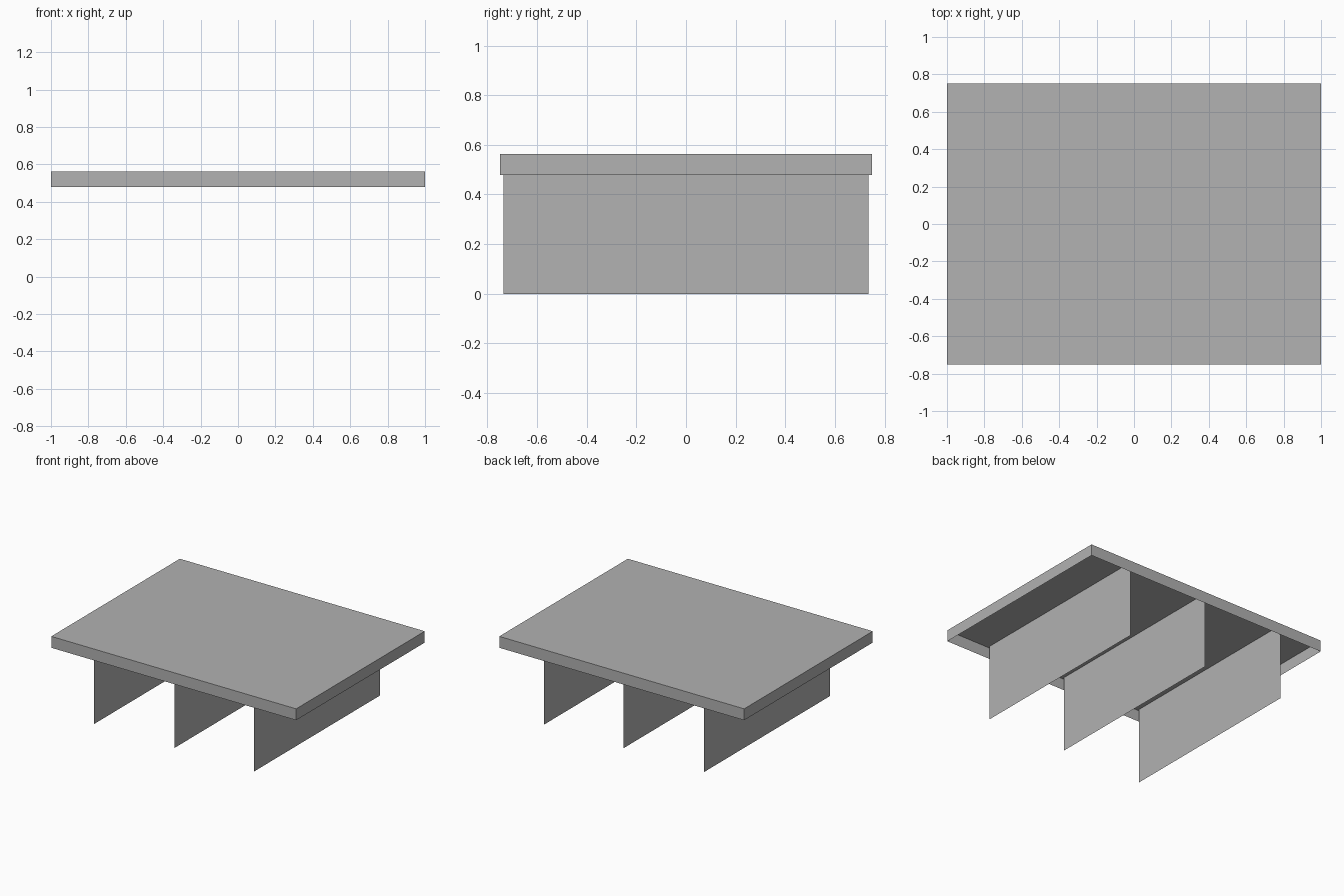
import bpy
import bmesh
from mathutils import Matrix

if "Cube" in bpy.data.objects:
    bpy.data.objects.remove(bpy.data.objects["Cube"], do_unlink=True)

TOP, RIM = 0.563, 0.479          # height of the top face and of the lower rim
HALF_X, HALF_Y = 1.0, 0.75       # half size of the top
PANEL_HALF_Y = 0.735

grey = bpy.data.materials.new("plain_grey")
grey.use_nodes = True
colour = (0.445, 0.445, 0.445, 1)
grey.diffuse_color = colour
grey.node_tree.nodes["Principled BSDF"].inputs["Base Color"].default_value = colour


def finish(name, bm):
    mesh = bpy.data.meshes.new(name)
    bm.to_mesh(mesh)
    bm.free()
    mesh.materials.append(grey)
    obj = bpy.data.objects.new(name, mesh)
    bpy.context.collection.objects.link(obj)
    return obj


# Table top: a thin-walled tray, open underneath
bm = bmesh.new()
size = Matrix.Diagonal((2 * HALF_X, 2 * HALF_Y, TOP - RIM, 1))
bmesh.ops.create_cube(bm, size=1, matrix=Matrix.Translation((0, 0, (TOP + RIM) / 2)) @ size)
bm.normal_update()
underside = [f for f in bm.faces if f.normal.z < -0.5]
bmesh.ops.delete(bm, geom=underside, context='FACES_ONLY')
finish("table_top", bm)


# Supports: single-sheet upright panels reaching up to the top face
def panel(name, x):
    bm = bmesh.new()
    corners = [(-PANEL_HALF_Y, 0), (PANEL_HALF_Y, 0),
               (PANEL_HALF_Y, TOP), (-PANEL_HALF_Y, TOP)]
    bm.faces.new([bm.verts.new((x, y, z)) for y, z in corners])
    return finish(name, bm)


for name, x in (("right_panel", -0.662), ("middle_panel", -0.004), ("left_panel", 0.646)):
    panel(name, x)
